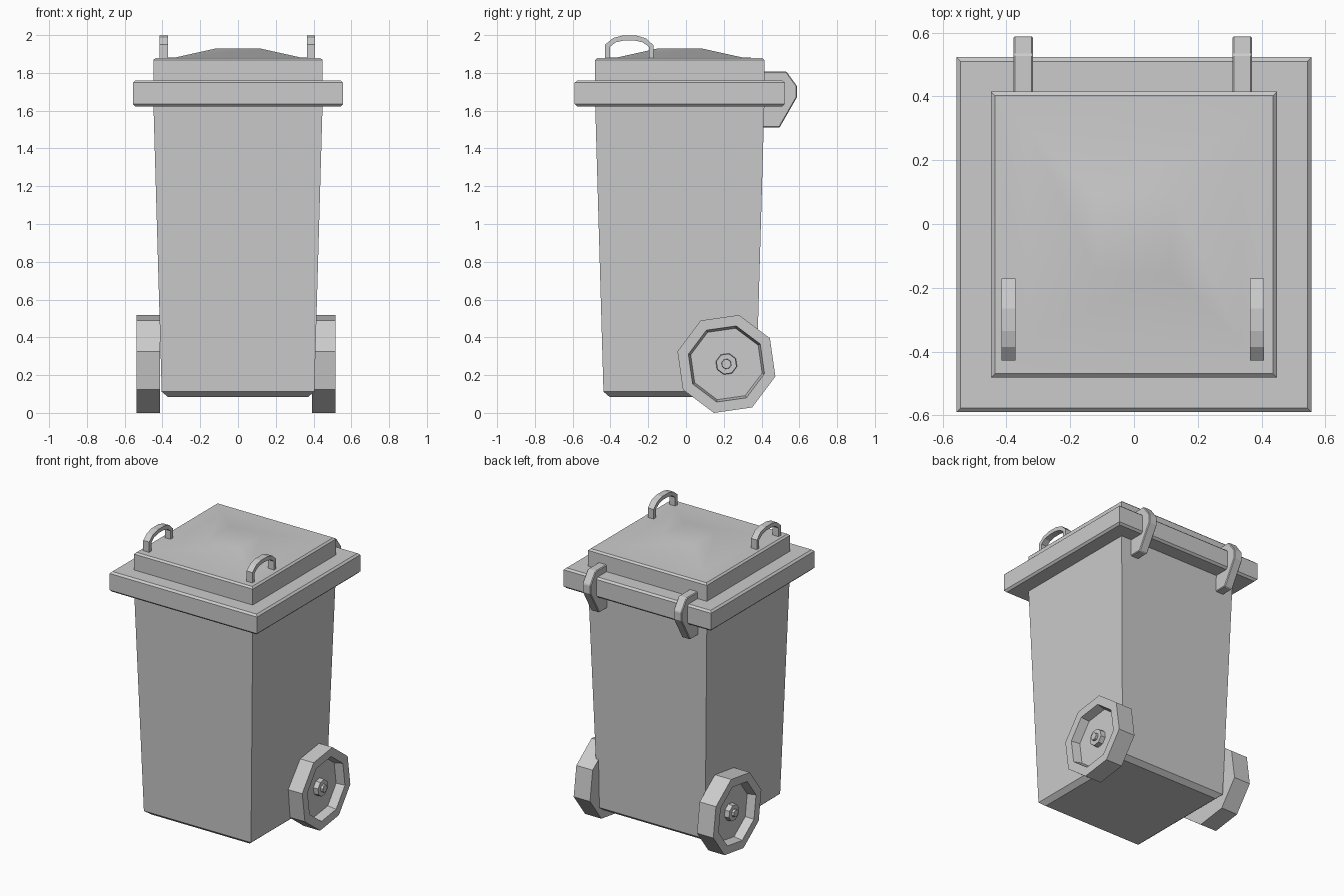
import bpy, bmesh, math

if "Cube" in bpy.data.objects:
    bpy.data.objects.remove(bpy.data.objects["Cube"])

CY = -0.033  # bin centre in y


def finish(name, bm, bevel=0.0, smooth=None):
    bmesh.ops.recalc_face_normals(bm, faces=bm.faces[:])
    me = bpy.data.meshes.new(name)
    bm.to_mesh(me)
    bm.free()
    ob = bpy.data.objects.new(name, me)
    bpy.context.collection.objects.link(ob)
    if bevel:
        m = ob.modifiers.new("edge_bevel", 'BEVEL')
        m.width = bevel
        m.segments = 1
    if smooth:
        bpy.context.view_layer.objects.active = ob
        ob.select_set(True)
        bpy.ops.object.shade_smooth_by_angle(angle=math.radians(smooth))
        ob.select_set(False)
    return ob


def loft(bm, rings):
    """Skin closed rings of points and cap both ends."""
    loops = [[bm.verts.new(p) for p in ring] for ring in rings]
    for a, b in zip(loops, loops[1:]):
        for i in range(len(a)):
            j = (i + 1) % len(a)
            bm.faces.new((a[i], a[j], b[j], b[i]))
    bm.faces.new(loops[0])
    bm.faces.new(loops[-1])


def square_stack(name, levels, smooth=None):
    """Stack of squares given as (half width, z)."""
    bm = bmesh.new()
    loft(bm, [[(sx * h, CY + sy * h, z) for sx, sy in
               ((-1, -1), (1, -1), (1, 1), (-1, 1))] for h, z in levels])
    return finish(name, bm, smooth=smooth)


def extrude_yz(name, profile, x0, x1, bevel=0.0):
    """Extrude a (y, z) outline along x."""
    bm = bmesh.new()
    loft(bm, [[(x, y, z) for y, z in profile] for x in (x0, x1)])
    return finish(name, bm, bevel)


def wheel(name, profile, x, side):
    """Eight-sided lathe of (radius, outward offset) about the axle."""
    bm = bmesh.new()
    angles = [math.radians(30.6 + 45 * k) for k in range(8)]
    loft(bm, [[(x + side * d, 0.214 + r * math.cos(a), 0.259 + r * math.sin(a))
               for a in angles] for r, d in profile])
    return finish(name, bm)


# Tapered body with chamfered base
square_stack("body", [(0.372, 0.085), (0.404, 0.112), (0.448, 1.64)])

# Wide rim
square_stack("rim", [(0.543, 1.622), (0.556, 1.635), (0.556, 1.748), (0.543, 1.76)])

# Lid with a shallow raised centre
square_stack("lid", [(0.448, 1.75), (0.448, 1.868), (0.436, 1.879),
                     (0.335, 1.881), (0.118, 1.929)], smooth=30)

# Lid handles
outer = [(-0.428, 1.86), (-0.428, 1.95), (-0.385, 1.985), (-0.335, 1.998),
         (-0.265, 1.998), (-0.212, 1.983), (-0.171, 1.945), (-0.171, 1.86)]
inner = [(-0.196, 1.86), (-0.196, 1.938), (-0.23, 1.962), (-0.275, 1.972),
         (-0.325, 1.972), (-0.372, 1.962), (-0.403, 1.938), (-0.403, 1.86)]
for side, x in (("left", -0.393), ("right", 0.386)):
    extrude_yz("lid_handle_" + side, outer + inner, x - 0.022, x + 0.022)

# Rear hinges
hinge = [(0.39, 1.807), (0.532, 1.807), (0.588, 1.73), (0.588, 1.672),
         (0.495, 1.51), (0.39, 1.51)]
for side, x in (("left", -0.347), ("right", 0.339)):
    extrude_yz("hinge_" + side, hinge, x - 0.031, x + 0.031, bevel=0.005)

# Wheels with recessed face, hub and bolt
tyre = [(0.2675, 0.0), (0.2675, 0.123), (0.208, 0.123), (0.195, 0.065),
        (0.058, 0.065), (0.055, 0.098), (0.027, 0.098), (0.025, 0.114),
        (0.014, 0.114)]
wheel("wheel_left", tyre, -0.414, -1)
wheel("wheel_right", tyre, 0.393, 1)
